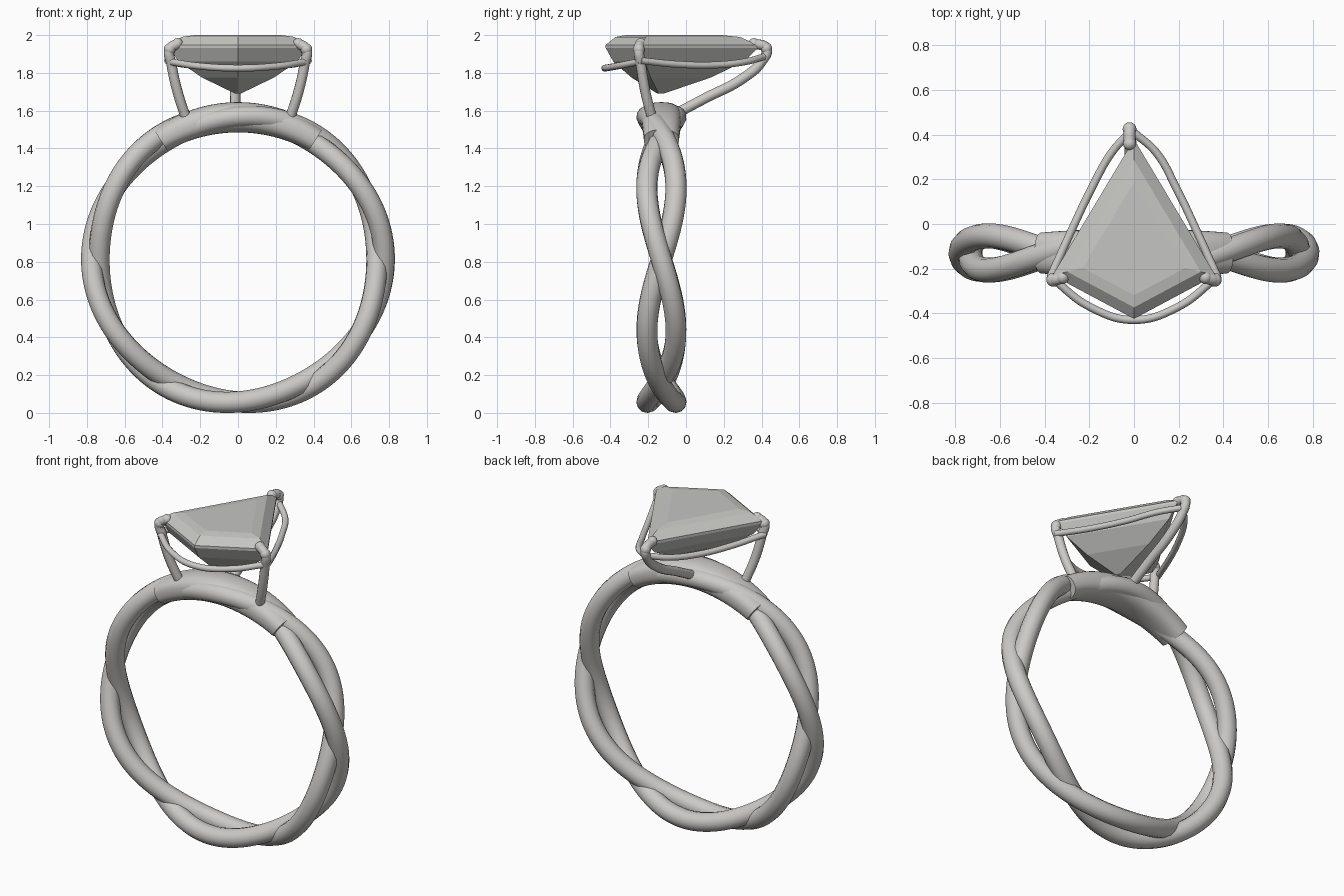
import bpy, bmesh
from math import sin, cos, pi, radians, copysign
from mathutils import Vector

cube = bpy.data.objects.get("Cube")
if cube:
    bpy.data.objects.remove(cube)


def material(name, color):
    m = bpy.data.materials.new(name)
    m.use_nodes = True
    m.diffuse_color = color
    m.node_tree.nodes["Principled BSDF"].inputs["Base Color"].default_value = color
    return m


metal = material("pale metal", (0.6, 0.59, 0.57, 1))
stone = material("grey stone", (0.56, 0.56, 0.54, 1))

RING_Y, RING_Z, RING_R = -0.13, 0.813, 0.755
STRAND_R = 0.056


def smooth(obj, angle=40):
    bpy.ops.object.select_all(action='DESELECT')
    obj.select_set(True)
    bpy.context.view_layer.objects.active = obj
    bpy.ops.object.shade_smooth_by_angle(angle=radians(angle))


def from_bmesh(name, bm, mat):
    bmesh.ops.recalc_face_normals(bm, faces=bm.faces)
    mesh = bpy.data.meshes.new(name)
    bm.to_mesh(mesh)
    bm.free()
    mesh.materials.append(mat)
    obj = bpy.data.objects.new(name, mesh)
    bpy.context.collection.objects.link(obj)
    return obj


def tube(name, points, radius, closed=False):
    """Round wire through the points, as a mesh."""
    curve = bpy.data.curves.new(name, 'CURVE')
    curve.dimensions = '3D'
    curve.bevel_depth = radius
    curve.bevel_resolution = 4
    curve.use_fill_caps = True
    curve.resolution_u = 10
    if closed:
        spline = curve.splines.new('POLY')
        spline.points.add(len(points) - 1)
        for p, co in zip(spline.points, points):
            p.co = (*co, 1)
        spline.use_cyclic_u = True
    else:
        spline = curve.splines.new('BEZIER')
        spline.bezier_points.add(len(points) - 1)
        for p, co in zip(spline.bezier_points, points):
            p.co = co
            p.handle_left_type = p.handle_right_type = 'AUTO'
    curve.materials.append(metal)
    obj = bpy.data.objects.new(name, curve)
    bpy.context.collection.objects.link(obj)
    bpy.ops.object.select_all(action='DESELECT')
    obj.select_set(True)
    bpy.context.view_layer.objects.active = obj
    bpy.ops.object.convert(target='MESH')
    smooth(bpy.context.object)


def ball(name, center, radius):
    bm = bmesh.new()
    bmesh.ops.create_uvsphere(bm, u_segments=16, v_segments=10, radius=radius)
    bmesh.ops.translate(bm, verts=bm.verts, vec=center)
    smooth(from_bmesh(name, bm, metal))


def on_ring(angle, radius, y):
    return Vector((radius * cos(angle), RING_Y + y, RING_Z + radius * sin(angle)))


# Two strands twisted around each other, three turns each
for name, side in (("band_strand_a", 1), ("band_strand_b", -1)):
    path = []
    for i in range(180):
        a = 2 * pi * i / 180
        path.append(on_ring(a, RING_R + side * 0.02 * cos(3 * a),
                            -side * 0.077 * sin(3 * a)))
    tube(name, path, STRAND_R, closed=True)

# Solid bridge filling the strands under the stone
bm = bmesh.new()
rings = []
for i in range(33):
    t = i / 16 - 1
    width, thick = 0.108 - 0.016 * t * t, 0.08 - 0.014 * t * t
    ring = []
    for j in range(32):
        b = 2 * pi * j / 32
        u = copysign(abs(cos(b)) ** 0.8, cos(b)) * width
        v = copysign(abs(sin(b)) ** 0.8, sin(b)) * thick
        ring.append(bm.verts.new(on_ring(pi / 2 + radians(33) * t, RING_R - 0.003 + v, u)))
    rings.append(ring)
for r0, r1 in zip(rings, rings[1:]):
    for j in range(32):
        k = (j + 1) % 32
        bm.faces.new((r0[j], r0[k], r1[k], r1[j]))
bm.faces.new(rings[0])
bm.faces.new(rings[-1])
smooth(from_bmesh("band_bridge", bm, metal))

# Prongs with rounded tips
prongs = {"back_prong": [(-0.015, -0.06, 1.58), (-0.015, 0.1, 1.665), (-0.015, 0.3, 1.77),
                         (-0.018, 0.4, 1.86), (-0.02, 0.425, 1.93), (-0.02, 0.36, 1.955)]}
for name, s in (("left_prong", 1), ("right_prong", -1)):
    prongs[name] = [(s * 0.275, -0.18, 1.56), (s * 0.32, -0.215, 1.7),
                    (s * 0.353, -0.24, 1.85), (s * 0.362, -0.25, 1.925),
                    (s * 0.32, -0.24, 1.955)]
for name, path in prongs.items():
    tube(name, path, 0.027)
    ball(name + "_tip", path[-1], 0.029)
    ball(name + "_shoulder", path[-2], 0.031)

# Thin gallery wires linking the prongs
tube("front_rail", [(-0.37, -0.24, 1.86), (-0.2, -0.37, 1.835), (0, -0.43, 1.825),
                    (0.2, -0.37, 1.835), (0.37, -0.24, 1.86)], 0.018)
for name, s in (("left_rail", 1), ("right_rail", -1)):
    tube(name, [(s * 0.375, -0.24, 1.865), (s * 0.285, -0.04, 1.845),
                (s * 0.19, 0.16, 1.842), (s * 0.1, 0.32, 1.86),
                (-0.01 + s * 0.01, 0.41, 1.885)], 0.018)

# Kite-shaped step-cut stone: scaled outlines from the table down to the point
outline = [(0, 0.52), (-0.365, -0.09), (0, -0.285), (0.365, -0.09)]
levels = [(0.63, 2.0), (0.82, 1.99), (1, 1.948), (1, 1.932),
          (0.86, 1.86), (0.52, 1.775), (0.05, 1.692)]
bm = bmesh.new()
loops = [[bm.verts.new((x * s, y * s - 0.14, z)) for x, y in outline] for s, z in levels]
for l0, l1 in zip(loops, loops[1:]):
    for j in range(4):
        k = (j + 1) % 4
        bm.faces.new((l0[j], l0[k], l1[k], l1[j]))
bm.faces.new(loops[0])
bm.faces.new(loops[-1])
from_bmesh("stone", bm, stone)
